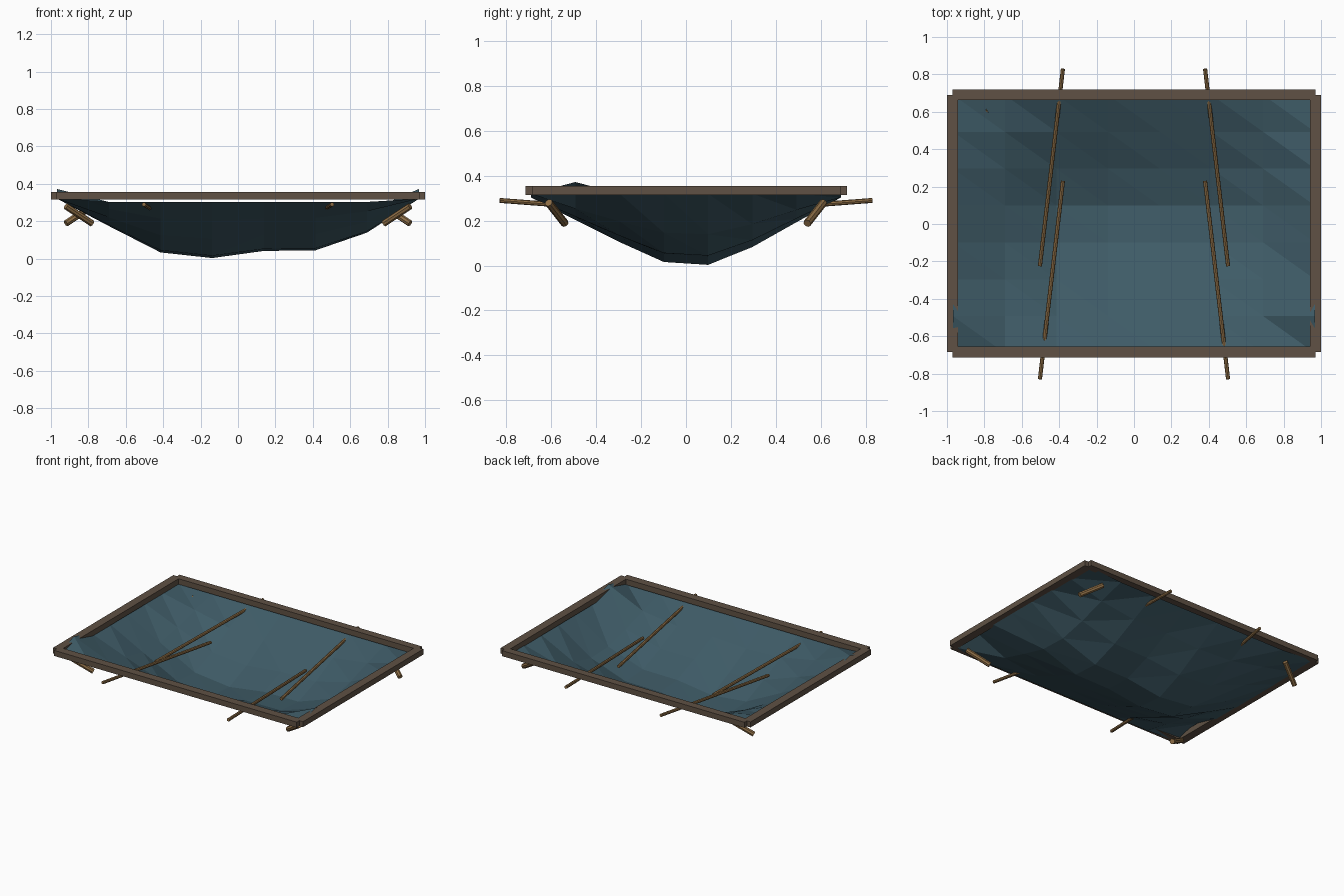
import bpy, bmesh
from mathutils import Vector

if "Cube" in bpy.data.objects:
    bpy.data.objects.remove(bpy.data.objects["Cube"])


def material(name, rgb):
    m = bpy.data.materials.new(name)
    m.diffuse_color = (*rgb, 1)
    m.use_nodes = True
    m.node_tree.nodes["Principled BSDF"].inputs["Base Color"].default_value = m.diffuse_color
    return m


CLOTH = material("teal cloth", (0.049, 0.105, 0.135))
FRAME = material("dark wood", (0.115, 0.083, 0.058))
STICK = material("light wood", (0.27, 0.155, 0.06))


def finish(bm, name, mat):
    bmesh.ops.recalc_face_normals(bm, faces=bm.faces)
    me = bpy.data.meshes.new(name)
    bm.to_mesh(me)
    bm.free()
    me.materials.append(mat)
    ob = bpy.data.objects.new(name, me)
    bpy.context.collection.objects.link(ob)
    return ob


def bar(name, lo, hi):
    bm = bmesh.new()
    bmesh.ops.create_cube(bm, size=1)
    for v in bm.verts:
        v.co = Vector([l + (c + 0.5) * (h - l) for c, l, h in zip(v.co, lo, hi)])
    finish(bm, name, FRAME)


def stick(name, a, b, radius):
    a, b = Vector(a), Vector(b)
    bm = bmesh.new()
    bmesh.ops.create_cone(bm, cap_ends=True, segments=8, radius1=radius,
                          radius2=radius, depth=(b - a).length)
    ob = finish(bm, name, STICK)
    ob.location = (a + b) / 2
    ob.rotation_euler = (b - a).to_track_quat('Z', 'Y').to_euler()


# Frame: long bars overlap the side bars at notched corners
Z0, Z1 = 0.315, 0.355
bar("front_frame_bar", (-0.97, -0.715, Z0), (0.97, -0.655, Z1))
bar("back_frame_bar", (-0.97, 0.663, Z0), (0.97, 0.718, Z1))
bar("left_frame_bar", (-1, -0.685, Z0), (-0.94, 0.69, Z1))
bar("right_frame_bar", (0.94, -0.685, Z0), (1, 0.69, Z1))

# Sagging cloth: 7 x 7 grid, depth is the product of two sag profiles
SAG_X = [0, 0.46, 0.905, 1, 0.88, 0.87, 0.57, 0]
SAG_Y = [0, 0.37, 0.68, 0.96, 1, 0.75, 0.40, 0]
bm = bmesh.new()
grid = []
for j in range(8):
    row = []
    for i in range(8):
        z = 0.32 - 0.317 * SAG_X[i] * SAG_Y[j]
        if j in (0, 7) and 0 < i < 7:
            z = 0.303                      # front and back hems dip
        if i in (0, 7) and j == 1:
            z = 0.372                      # side hems ride over the frame
        row.append(bm.verts.new((-0.967 + 0.2763 * i, -0.69 + 0.1971 * j, z)))
    grid.append(row)
for j in range(7):
    for i in range(7):
        a, b = grid[j][i], grid[j][i + 1]
        c, d = grid[j + 1][i + 1], grid[j + 1][i]
        bm.faces.new((a, b, d))
        bm.faces.new((b, c, d))
finish(bm, "cloth", CLOTH)

# Long and short sticks, mirrored left and right
for side, s in (("left", -1), ("right", 1)):
    stick(side + "_back_long_stick", (s * 0.38, 0.83, 0.29), (s * 0.503, -0.225, 0.21), 0.011)
    stick(side + "_front_long_stick", (s * 0.503, -0.83, 0.29), (s * 0.38, 0.23, 0.21), 0.011)
    stick(side + "_front_corner_peg", (s * 0.92, -0.612, 0.28), (s * 0.78, -0.54, 0.188), 0.018)
    stick(side + "_back_corner_peg", (s * 0.78, 0.612, 0.28), (s * 0.92, 0.54, 0.188), 0.018)
